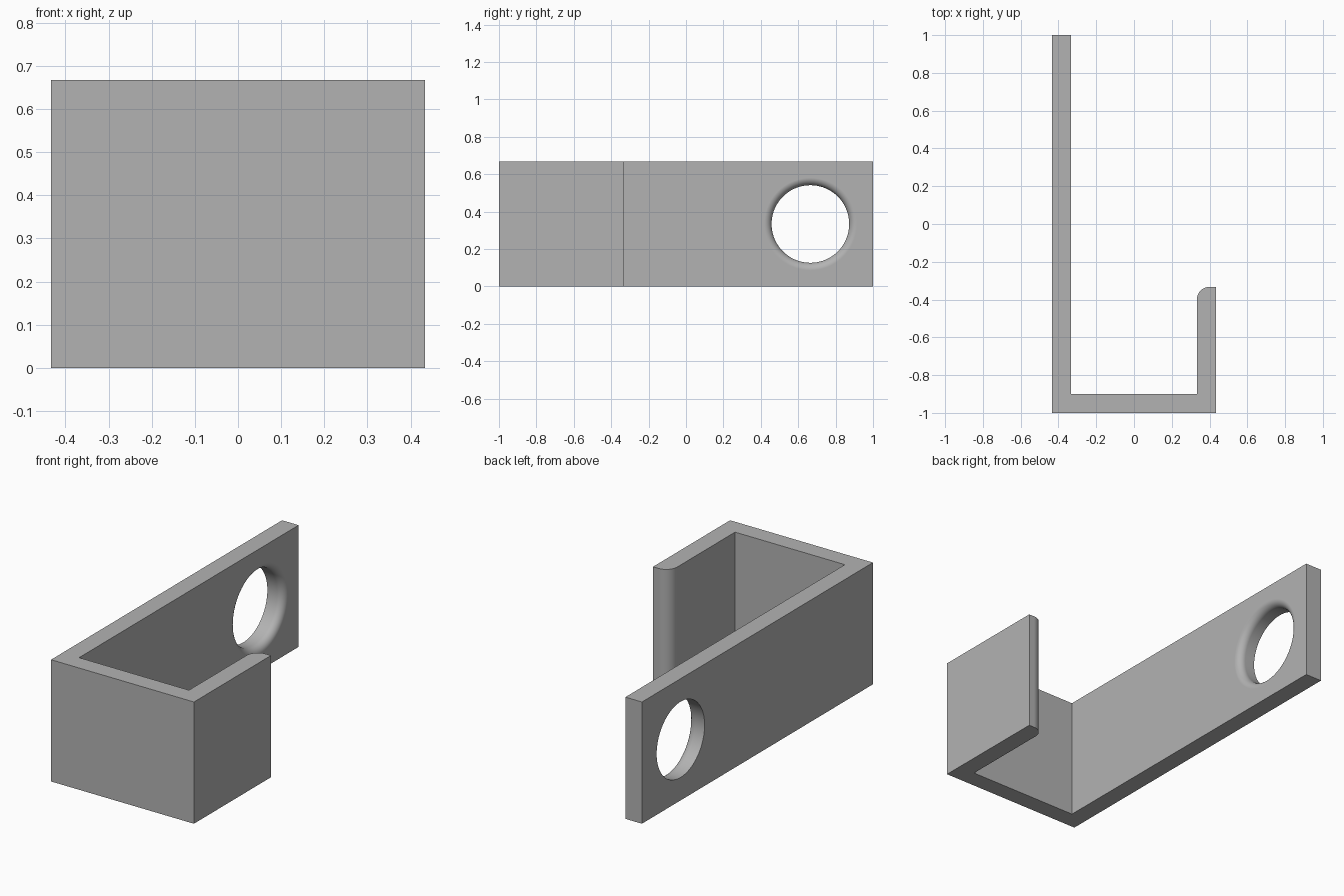
import bpy, bmesh
from math import sin, cos, pi, radians

if "Cube" in bpy.data.objects:
    bpy.data.objects.remove(bpy.data.objects["Cube"], do_unlink=True)

HALF_W, HEIGHT, WALL = 0.433, 0.667, 0.1
TIP_Y, TIP_R = -0.333, 0.067
HOLE_Y, HOLE_R, HOLE_FILLET = 0.665, 0.2075, 0.04

# Single plain grey material
grey = bpy.data.materials.new("plain grey")
grey.use_nodes = True
colour = (0.45, 0.45, 0.45, 1)
grey.diffuse_color = colour
grey.node_tree.nodes["Principled BSDF"].inputs["Base Color"].default_value = colour


def add_object(name, bm):
    bmesh.ops.recalc_face_normals(bm, faces=bm.faces)
    mesh = bpy.data.meshes.new(name)
    bm.to_mesh(mesh)
    bm.free()
    mesh.materials.append(grey)
    obj = bpy.data.objects.new(name, mesh)
    bpy.context.collection.objects.link(obj)
    return obj


# Hook: J-shaped outline with a rounded inner lip, extruded upwards
inner = HALF_W - WALL
arc = [(inner + TIP_R * (1 - sin(a)), TIP_Y - TIP_R * (1 - cos(a)))
       for a in (i * pi / 24 for i in range(13))]
outline = [(-HALF_W, 1), (-HALF_W, -1), (HALF_W, -1), (HALF_W, TIP_Y)]
outline += arc + [(inner, WALL - 1), (-inner, WALL - 1), (-inner, 1)]
bm = bmesh.new()
base = bm.faces.new([bm.verts.new((x, y, 0)) for x, y in outline])
extruded = bmesh.ops.extrude_face_region(bm, geom=[base], use_keep_orig=True)
top = [v for v in extruded["geom"] if isinstance(v, bmesh.types.BMVert)]
bmesh.ops.translate(bm, verts=top, vec=(0, 0, HEIGHT))
hook = add_object("hook", bm)

# Hole cutter: lathe profile that flares where it meets the inner wall face
fillet = [(-inner - HOLE_FILLET * (1 - sin(a)), HOLE_R + HOLE_FILLET * (1 - cos(a)))
          for a in (i * pi / 16 for i in range(9))]
profile = [(-HALF_W - 0.1, HOLE_R)] + fillet
profile.append((-inner + 0.1, HOLE_R + HOLE_FILLET))
SEGMENTS = 72
bm = bmesh.new()
rings = []
for x, r in profile:
    angles = [2 * pi * i / SEGMENTS for i in range(SEGMENTS)]
    rings.append([bm.verts.new((x, HOLE_Y + r * cos(a), HEIGHT / 2 + r * sin(a)))
                  for a in angles])
for lower, upper in zip(rings, rings[1:]):
    for i in range(SEGMENTS):
        j = (i + 1) % SEGMENTS
        bm.faces.new((lower[i], lower[j], upper[j], upper[i]))
bm.faces.new(rings[0])
bm.faces.new(rings[-1])
cutter = add_object("hole_cutter", bm)
cutter.hide_render = True

# Cut the screw hole and discard the cutter
cut = hook.modifiers.new("screw hole", "BOOLEAN")
cut.operation = "DIFFERENCE"
cut.solver = "EXACT"
cut.object = cutter
bpy.ops.object.select_all(action="DESELECT")
hook.select_set(True)
bpy.context.view_layer.objects.active = hook
bpy.ops.object.modifier_apply(modifier=cut.name)
bpy.data.objects.remove(cutter, do_unlink=True)

# Smooth the rounded areas while keeping walls flat
bpy.ops.object.shade_smooth_by_angle(angle=radians(30))
weighted = hook.modifiers.new("flat walls", "WEIGHTED_NORMAL")
weighted.keep_sharp = True
